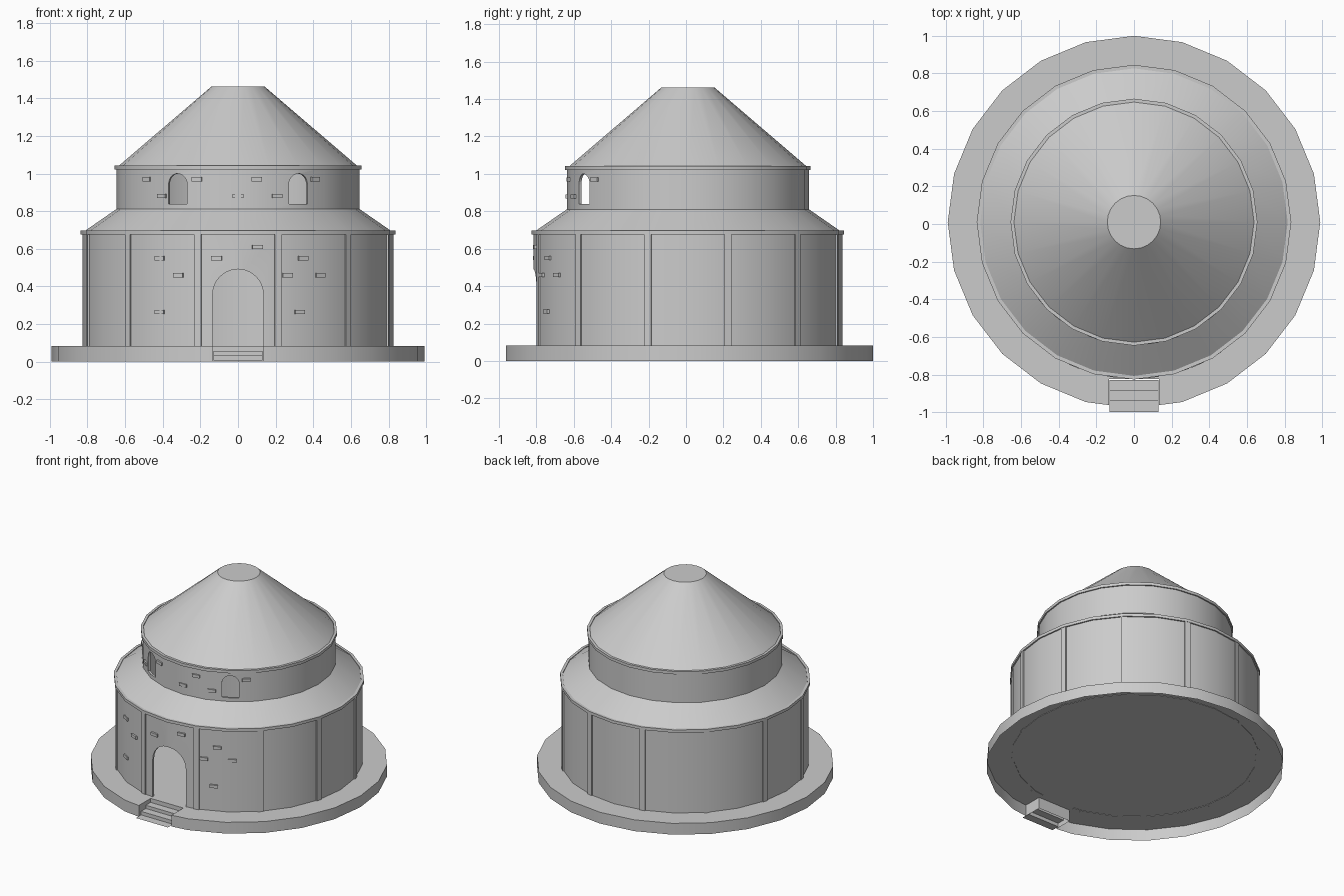
import bpy, bmesh
from math import sin, cos, pi, asin, radians
from mathutils import Matrix, Vector

SIDES = 24
CY = 0.01  # centre of the round building in y

cube = bpy.data.objects.get("Cube")
if cube:
    bpy.data.objects.remove(cube, do_unlink=True)

stone = bpy.data.materials.new("plain_grey")
stone.use_nodes = True
stone.diffuse_color = (0.6, 0.6, 0.6, 1)
stone.node_tree.nodes["Principled BSDF"].inputs["Base Color"].default_value = (0.6, 0.6, 0.6, 1)


def finish(name, bm, smooth=False):
    bmesh.ops.recalc_face_normals(bm, faces=bm.faces)
    mesh = bpy.data.meshes.new(name)
    bm.to_mesh(mesh)
    bm.free()
    mesh.materials.append(stone)
    obj = bpy.data.objects.new(name, mesh)
    bpy.context.collection.objects.link(obj)
    if smooth:
        bpy.ops.object.select_all(action='DESELECT')
        obj.select_set(True)
        bpy.context.view_layer.objects.active = obj
        bpy.ops.object.shade_smooth_by_angle(angle=radians(30))
    return obj


def lathe(name, profile, cap=False):
    """Revolve (radius, height) pairs, optionally capping the last ring."""
    bm = bmesh.new()
    rings = [[bm.verts.new((r * sin(2 * pi * i / SIDES), CY - r * cos(2 * pi * i / SIDES), z))
              for i in range(SIDES)] for r, z in profile]
    pairs = list(zip(rings, rings[1:]))
    if len(rings) > 2:
        pairs.append((rings[-1], rings[0]))
    for a, b in pairs:
        for i in range(SIDES):
            j = (i + 1) % SIDES
            bm.faces.new((a[i], a[j], b[j], b[i]))
    if cap:
        bm.faces.new(rings[-1])
    return finish(name, bm, True)


def band(name, inner, outer, bottom, top):
    """Hollow ring with a rectangular section."""
    return lathe(name, [(inner, bottom), (outer, bottom), (outer, top), (inner, top)])


def prism(bm, points, extrude):
    """Extrude a flat outline by a vector and return the starting face."""
    face = bm.faces.new([bm.verts.new(p) for p in points])
    new = bmesh.ops.extrude_face_region(bm, geom=[face], use_keep_orig=True)
    verts = [g for g in new["geom"] if isinstance(g, bmesh.types.BMVert)]
    bmesh.ops.translate(bm, vec=Vector(extrude), verts=verts)
    return face


def turn(angle):
    """Swing a part around the building; angle 0 is the front."""
    return Matrix.Translation((0, CY, 0)) @ Matrix.Rotation(angle, 4, 'Z')


def block(name, angle, radius, z, size):
    bm = bmesh.new()
    bmesh.ops.create_cube(bm, size=1)
    bmesh.ops.scale(bm, vec=size, verts=bm.verts)
    bmesh.ops.translate(bm, vec=(0, -radius + size[1] / 2, z), verts=bm.verts)
    bm.transform(turn(angle))
    return finish(name, bm)


def cut_arch(wall, name, angle, radius, half, bottom, top):
    """Cut a round-headed opening through a wall."""
    spring = top - half
    pts = [(-half, -radius - 0.1, bottom), (half, -radius - 0.1, bottom)]
    pts += [(half * cos(pi * i / 12), -radius - 0.1, spring + half * sin(pi * i / 12)) for i in range(13)]
    bm = bmesh.new()
    prism(bm, pts, (0, 0.2, 0))
    bm.transform(turn(angle))
    cutter = finish(name, bm)
    cutter.hide_render = True
    cutter.hide_viewport = True
    mod = wall.modifiers.new(name, 'BOOLEAN')
    mod.operation = 'DIFFERENCE'
    mod.solver = 'EXACT'
    mod.object = cutter


# Round plinth, open below, with a notch for the steps
R, HALF, BACK = 0.99, 0.133, -0.825
edge = CY - R + HALF * (1 - cos(2 * pi / SIDES)) / sin(2 * pi / SIDES)
outline = [(R * sin(2 * pi * i / SIDES), CY - R * cos(2 * pi * i / SIDES), 0) for i in range(1, SIDES)]
outline += [(-HALF, edge, 0), (-HALF, BACK, 0), (HALF, BACK, 0), (HALF, edge, 0)]
bm = bmesh.new()
underside = prism(bm, outline, (0, 0, 0.083))
bmesh.ops.delete(bm, geom=[underside], context='FACES_ONLY')
finish("plinth", bm, True)

# Steps: folded sheet descending through the notch
fold = [(-0.83, 0.08), (-0.83, 0.056), (-0.885, 0.056), (-0.885, 0.032),
        (-0.94, 0.032), (-0.94, 0.006), (-1.0, 0.006)]
bm = bmesh.new()
lines = [[bm.verts.new((x, y, z)) for x in (-0.13, 0.13)] for y, z in fold]
for a, b in zip(lines, lines[1:]):
    bm.faces.new((a[0], a[1], b[1], b[0]))
finish("steps", bm)

# Hollow tiers, cornices and roofs
lower_wall = band("lower_wall", 0.81, 0.826, 0.08, 0.685)
band("lower_cornice", 0.817, 0.836, 0.677, 0.698)
lathe("lower_roof", [(0.82, 0.691), (0.645, 0.812)])
upper_wall = band("upper_wall", 0.632, 0.647, 0.805, 1.03)
band("upper_cornice", 0.638, 0.656, 1.022, 1.043)
lathe("upper_roof", [(0.642, 1.034), (0.142, 1.462)], cap=True)

# Door and window openings
cut_arch(lower_wall, "door_cutter", 0, 0.82, 0.135, 0.06, 0.492)
for side in (-1, 1):
    cut_arch(upper_wall, "window_cutter", side * radians(30), 0.64, 0.057, 0.838, 1.0)

# Pilasters around the lower wall
for i in range(12):
    block("pilaster", radians(15 + 30 * i), 0.832, 0.38, (0.038, 0.02, 0.6))

# Raised stones on the front
lower = [(-0.42, 0.55), (-0.32, 0.46), (-0.42, 0.265), (-0.115, 0.55), (0.105, 0.61),
         (0.35, 0.55), (0.265, 0.46), (0.44, 0.46), (0.33, 0.265)]
upper = [(-0.49, 0.97), (-0.22, 0.97), (0.1, 0.97), (0.415, 0.97),
         (-0.41, 0.88), (0, 0.88), (0.21, 0.88)]
for stones, radius in ((lower, 0.832), (upper, 0.653)):
    for x, z in stones:
        block("raised_stone", asin(x / radius), radius, z, (0.056, 0.02, 0.022))
